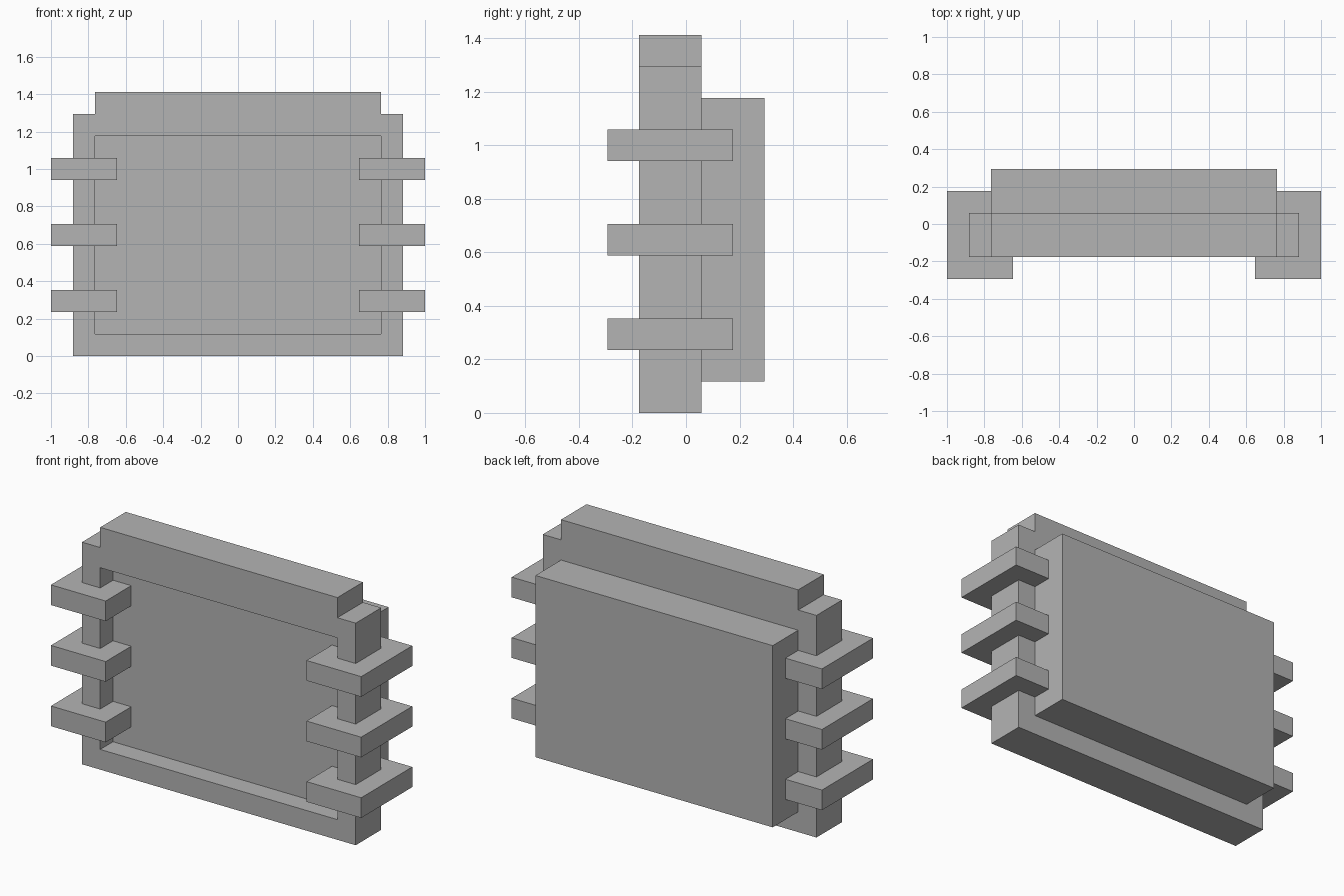
import bpy
import bmesh
from mathutils import Vector

U = 2 / 17  # one block unit; all sizes below are in units

cube = bpy.data.objects.get("Cube")
if cube:
    bpy.data.objects.remove(cube, do_unlink=True)

grey = bpy.data.materials.new("plain_grey")
grey.use_nodes = True
grey.diffuse_color = (0.456, 0.456, 0.456, 1)
grey.node_tree.nodes["Principled BSDF"].inputs["Base Color"].default_value = grey.diffuse_color


def finish(name, bm):
    """Scale to size, fix normals and link the part."""
    bmesh.ops.scale(bm, vec=(U, U, U), verts=bm.verts)
    bmesh.ops.recalc_face_normals(bm, faces=bm.faces)
    mesh = bpy.data.meshes.new(name)
    bm.to_mesh(mesh)
    bm.free()
    mesh.materials.append(grey)
    obj = bpy.data.objects.new(name, mesh)
    bpy.context.collection.objects.link(obj)


def box(name, lo, hi):
    lo, hi = Vector(lo), Vector(hi)
    bm = bmesh.new()
    bmesh.ops.create_cube(bm, size=1)
    bmesh.ops.scale(bm, vec=hi - lo, verts=bm.verts)
    bmesh.ops.translate(bm, vec=(lo + hi) / 2, verts=bm.verts)
    finish(name, bm)


def pierced_plate(name, loops, front, back):
    """Extrude an x-z outline with holes from front to back."""
    bm = bmesh.new()
    edges = []
    for loop in loops:
        verts = [bm.verts.new((x, front, z)) for x, z in loop]
        edges += [bm.edges.new((verts[i - 1], verts[i])) for i in range(len(verts))]
    bmesh.ops.triangle_fill(bm, edges=edges, use_beauty=True, normal=(0, -1, 0))
    out = bmesh.ops.extrude_face_region(bm, geom=bm.faces[:], use_keep_orig=True)
    moved = [v for v in out["geom"] if isinstance(v, bmesh.types.BMVert)]
    bmesh.ops.translate(bm, vec=(0, back - front, 0), verts=moved)
    finish(name, bm)


# Frame with stepped top corners and a rectangular opening
half = [(7.5, 0), (7.5, 11), (6.5, 11), (6.5, 12)]
outline = half + [(-x, z) for x, z in reversed(half)]
opening = [(-6.5, 1), (6.5, 1), (6.5, 10), (-6.5, 10)]
pierced_plate("frame", [outline, opening], -1.5, 0.5)

# Thick panel filling the opening, recessed in front and standing out behind
box("back_panel", (-6.5, -0.5, 1), (6.5, 2.5, 10))

# Three clamps wrapped around each upright
for i, level in enumerate(("lower", "middle", "upper")):
    z = 2 + 3 * i
    box(f"{level}_clamp_left", (5.5, -2.5, z), (8.5, 1.5, z + 1))
    box(f"{level}_clamp_right", (-8.5, -2.5, z), (-5.5, 1.5, z + 1))
